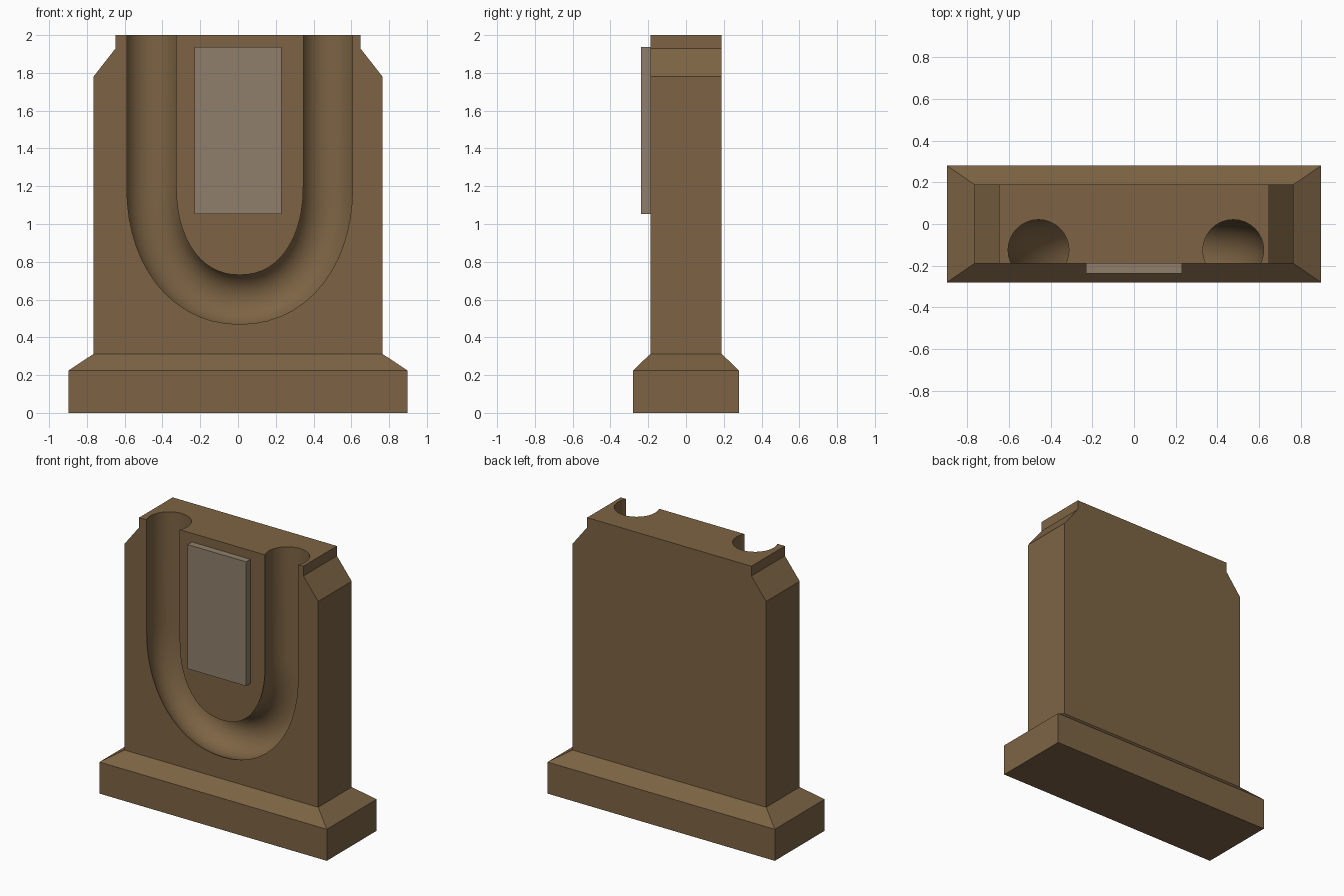
import bpy, bmesh, math
from mathutils import Vector

if "Cube" in bpy.data.objects:
    bpy.data.objects.remove(bpy.data.objects["Cube"])


def material(name, rgb):
    m = bpy.data.materials.new(name)
    m.diffuse_color = (*rgb, 1)
    m.use_nodes = True
    m.node_tree.nodes["Principled BSDF"].inputs["Base Color"].default_value = m.diffuse_color
    return m


BROWN = material("earth_brown", (0.205, 0.127, 0.058))
GREY = material("warm_grey", (0.275, 0.212, 0.149))


def loft(name, rings, mat):
    """Closed solid skinned through a list of equal-length point rings."""
    bm = bmesh.new()
    loops = [[bm.verts.new(p) for p in ring] for ring in rings]
    n = len(loops[0])
    for a, b in zip(loops, loops[1:]):
        for i in range(n):
            j = (i + 1) % n
            bm.faces.new((a[i], a[j], b[j], b[i]))
    bm.faces.new(loops[0][::-1])
    bm.faces.new(loops[-1])
    bmesh.ops.recalc_face_normals(bm, faces=bm.faces)
    mesh = bpy.data.meshes.new(name)
    bm.to_mesh(mesh)
    bm.free()
    mesh.materials.append(mat)
    ob = bpy.data.objects.new(name, mesh)
    bpy.context.collection.objects.link(ob)
    return ob


def rect(x, y0, y1, z):
    return [(-x, y0, z), (x, y0, z), (x, y1, z), (-x, y1, z)]


# Slab: plinth, sloped ledge, upright body, chamfered shoulders
profile = [(0.897, 0.28, 0), (0.897, 0.28, 0.225), (0.765, 0.189, 0.312),
           (0.765, 0.189, 1.78), (0.648, 0.189, 1.93), (0.648, 0.189, 2.0)]
slab = loft("stone_slab", [rect(x, -y, y, z) for x, y, z in profile], BROWN)

# U-shaped round channel cut into the front
CX, HALF, SPRING, DROP, R = 0.009, 0.467, 1.2, 0.6, 0.146
POWER = 2 / 2.15
path = [Vector((CX - HALF, -0.125, 2.2))]
STEPS = 28
for i in range(STEPS + 1):
    t = math.pi * i / STEPS
    c, s = math.cos(t), abs(math.sin(t))
    path.append(Vector((CX - HALF * math.copysign(abs(c) ** POWER, c), -0.125,
                        SPRING - DROP * s ** POWER)))
path.append(Vector((CX + HALF, -0.125, 2.2)))

rings = []
for i, p in enumerate(path):
    tangent = (path[min(i + 1, len(path) - 1)] - path[max(i - 1, 0)]).normalized()
    if i in (0, 1):
        tangent = Vector((0, 0, -1))
    elif i >= len(path) - 2:
        tangent = Vector((0, 0, 1))
    side = Vector((tangent.z, 0, -tangent.x))
    rings.append([p + R * (side * math.cos(a) + Vector((0, 1, 0)) * math.sin(a))
                  for a in (2 * math.pi * k / 32 for k in range(32))])
cutter = loft("channel_cutter", rings, BROWN)
cutter.hide_render = True

mod = slab.modifiers.new("channel", 'BOOLEAN')
mod.operation = 'DIFFERENCE'
mod.solver = 'EXACT'
mod.object = cutter
bpy.context.view_layer.objects.active = slab
slab.select_set(True)
bpy.ops.object.modifier_apply(modifier=mod.name)
bpy.data.objects.remove(cutter)
bpy.ops.object.shade_smooth_by_angle(angle=math.radians(30))

# Raised plate inside the U
loft("front_plate", [rect(0.231, -0.238, -0.187, z) for z in (1.052, 1.938)], GREY)
